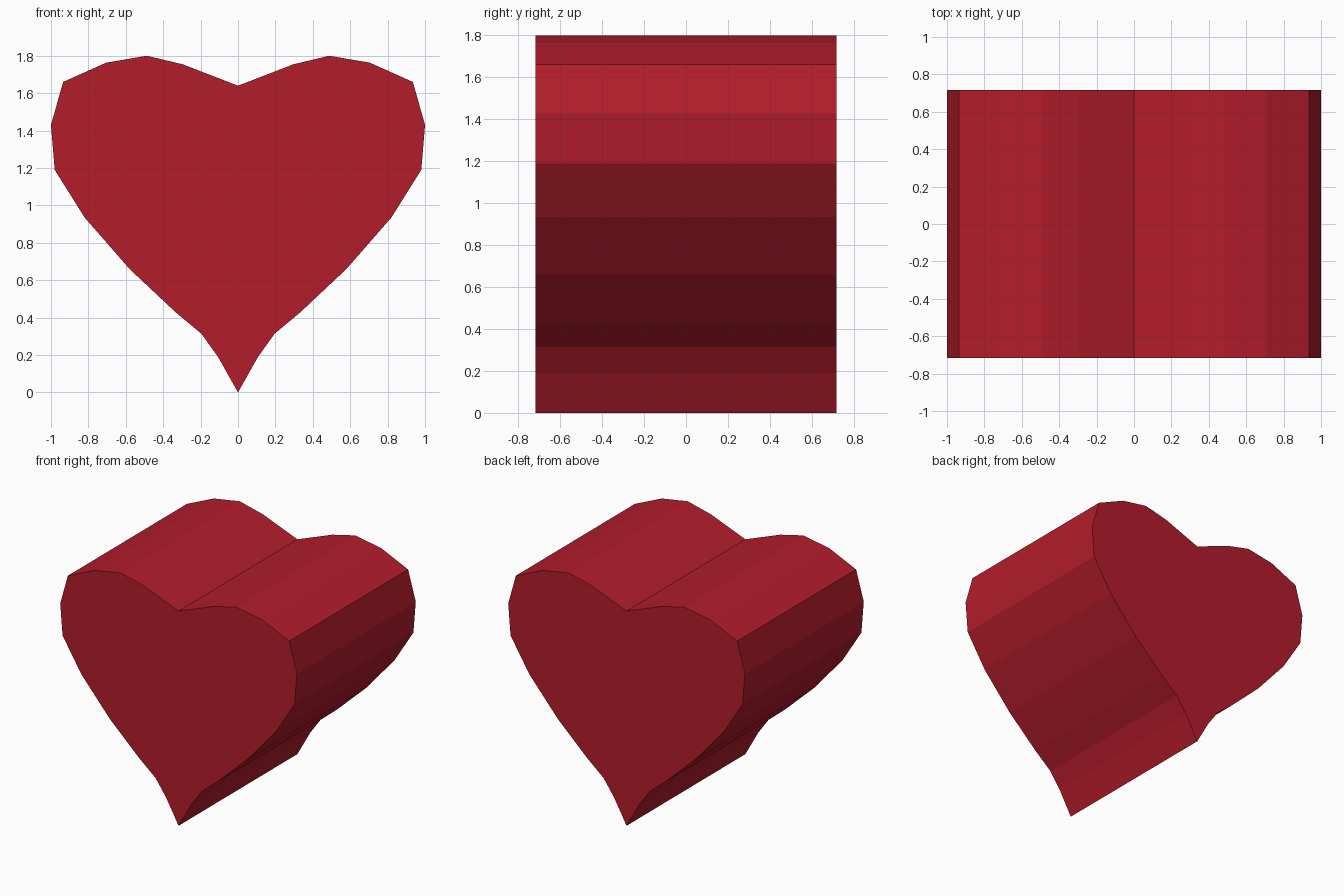
import bpy
import bmesh

if "Cube" in bpy.data.objects:
    bpy.data.objects.remove(bpy.data.objects["Cube"])

HALF_DEPTH = 0.717

# Right half of the outline, from bottom tip to top notch (x, z)
half = [(0, 0), (0.107, 0.19), (0.195, 0.313), (0.335, 0.43), (0.58, 0.66),
        (0.82, 0.935), (0.98, 1.19), (1.0, 1.43), (0.935, 1.66),
        (0.705, 1.763), (0.487, 1.80), (0.295, 1.754), (0, 1.64)]

# Mirror the inner points to close the outline
outline = half + [(-x, z) for x, z in reversed(half[1:-1])]

# Front face, extruded to the back
bm = bmesh.new()
front = bm.faces.new([bm.verts.new((x, -HALF_DEPTH, z)) for x, z in outline])
result = bmesh.ops.extrude_face_region(bm, geom=[front], use_keep_orig=True)
back = [v for v in result["geom"] if isinstance(v, bmesh.types.BMVert)]
bmesh.ops.translate(bm, verts=back, vec=(0, 2 * HALF_DEPTH, 0))
bmesh.ops.recalc_face_normals(bm, faces=bm.faces)

mesh = bpy.data.meshes.new("heart")
bm.to_mesh(mesh)
bm.free()
heart = bpy.data.objects.new("heart", mesh)
bpy.context.collection.objects.link(heart)

# Deep red
red = bpy.data.materials.new("red")
red.diffuse_color = (0.45, 0.012, 0.024, 1)
red.use_nodes = True
red.node_tree.nodes["Principled BSDF"].inputs["Base Color"].default_value = red.diffuse_color
mesh.materials.append(red)
